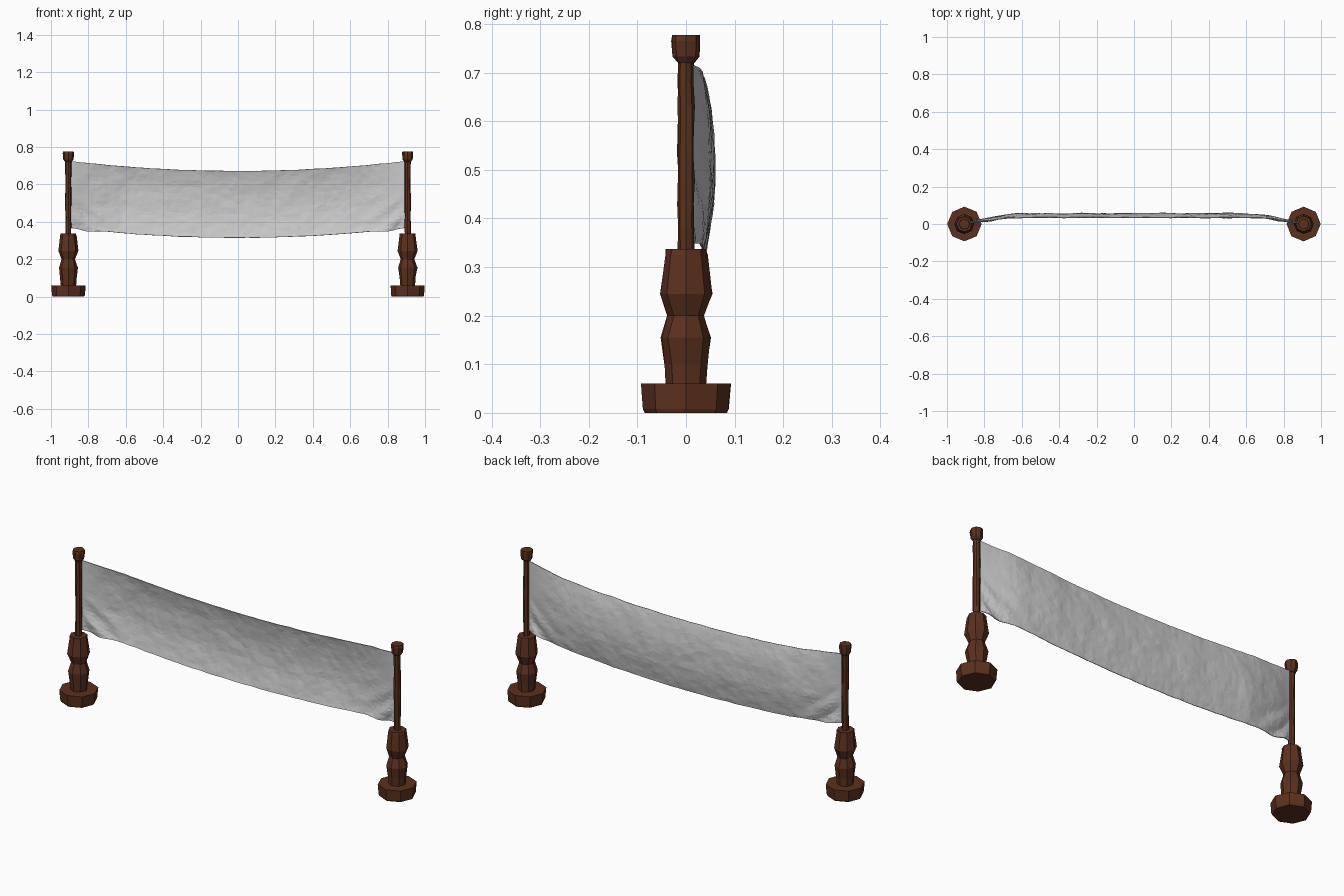
import bpy, bmesh, math, random
from mathutils import Vector, noise

if "Cube" in bpy.data.objects:
    bpy.data.objects.remove(bpy.data.objects["Cube"])

random.seed(4)

wood = bpy.data.materials.new("dark_wood")
wood.diffuse_color = (0.105, 0.03, 0.013, 1)
wood.use_nodes = True
wood.node_tree.nodes["Principled BSDF"].inputs["Base Color"].default_value = wood.diffuse_color


def finish(name, bm, mat=None):
    bmesh.ops.recalc_face_normals(bm, faces=bm.faces)
    mesh = bpy.data.meshes.new(name)
    bm.to_mesh(mesh)
    bm.free()
    obj = bpy.data.objects.new(name, mesh)
    bpy.context.collection.objects.link(obj)
    if mat:
        mesh.materials.append(mat)
    return obj


def turned(name, x, profile, sides=8, wobble=0.0):
    """Capped faceted lathe with slightly hand-carved rings."""
    bm = bmesh.new()
    rings = []
    for r, z in profile:
        ring = []
        for i in range(sides):
            a = math.tau * i / sides
            rr = r + random.uniform(-wobble, wobble)
            ring.append(bm.verts.new((x + rr * math.cos(a), rr * math.sin(a), z)))
        rings.append(ring)
    for lo, hi in zip(rings, rings[1:]):
        for i in range(sides):
            j = (i + 1) % sides
            bm.faces.new((lo[i], lo[j], hi[j], hi[i]))
    bm.faces.new(rings[0][::-1])
    bm.faces.new(rings[-1])
    return finish(name, bm, wood)


# Two turned posts: foot, baluster, pole and knob
foot = [(0.084, 0.0), (0.088, 0.008), (0.092, 0.06)]
baluster = [(0.040, 0.055), (0.043, 0.10), (0.051, 0.155), (0.037, 0.20),
            (0.054, 0.245), (0.043, 0.325), (0.041, 0.337)]
pole = [(0.0165, 0.33 + 0.4 * i / 8) for i in range(9)]
knob = [(0.017, 0.720), (0.027, 0.733), (0.030, 0.765), (0.028, 0.777)]
for side, x in (("left", -0.907), ("right", 0.907)):
    turned(side + "_post_foot", x, foot, wobble=0.001)
    turned(side + "_post_baluster", x, baluster, wobble=0.002)
    turned(side + "_post_pole", x, pole, wobble=0.0018)
    turned(side + "_post_knob", x, knob, wobble=0.001)


# Sagging cloth that billows towards the back, creased at the lower corners
def cloth_point(u, v):
    x = 0.89 * u
    end = 1 - abs(u)
    sag = 0.672 + 0.052 * u * u
    z = sag - 0.357 * (1 - v)
    rise = min(1.0, end / 0.36)
    billow = math.sin(rise * math.pi / 2)
    belly = 1 - 0.42 * abs(2 * v - 1) ** 2.2
    y = 0.004 + 0.052 * billow * belly
    p = Vector((x, 0, z))
    y += 0.004 * noise.noise(p * 9) * min(1, end * 8)
    y += 0.0022 * noise.noise(p * 28) * min(1, end * 8)
    # diagonal pull folds
    corner = max(0, 1 - end / 0.26) * max(0, 1 - v / 0.6)
    y += 0.010 * corner * math.sin(34 * (end + 0.6 * v)) * min(1, end * 25)
    z -= 0.008 * math.exp(-((end - 0.10) / 0.05) ** 2) * (1 - v)
    z += 0.002 * noise.noise(Vector((x * 14, 3, v))) * min(1, end * 8)
    return x, y, z


COLS, ROWS = 90, 20
bm = bmesh.new()
grid = []
for i in range(COLS + 1):
    column = []
    for j in range(ROWS + 1):
        u, v = 2 * i / COLS - 1, j / ROWS
        if 0 < i < COLS and 0 < j < ROWS:
            u += random.uniform(-0.3, 0.3) * 2 / COLS
            v += random.uniform(-0.3, 0.3) / ROWS
        column.append(bm.verts.new(cloth_point(u, v)))
    grid.append(column)
for i in range(COLS):
    for j in range(ROWS):
        a, b = grid[i][j], grid[i + 1][j]
        c, d = grid[i + 1][j + 1], grid[i][j + 1]
        if random.random() < 0.5:
            bm.faces.new((a, b, c))
            bm.faces.new((a, c, d))
        else:
            bm.faces.new((a, b, d))
            bm.faces.new((b, c, d))
cloth = finish("hanging_cloth", bm)
thick = cloth.modifiers.new("thickness", 'SOLIDIFY')
thick.thickness = 0.004
thick.offset = 0
